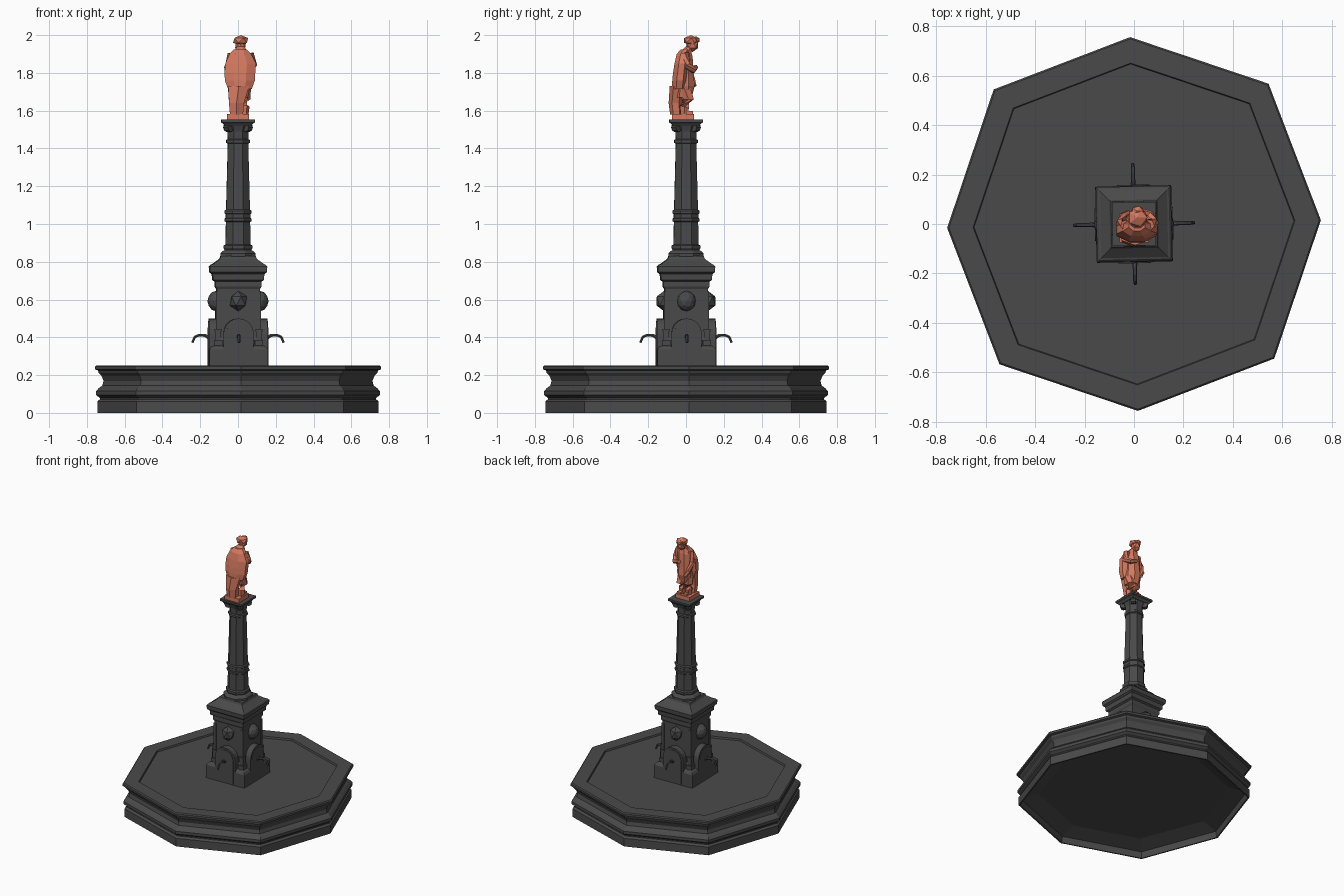
import bpy, bmesh, math
from mathutils import Vector, Matrix

if "Cube" in bpy.data.objects:
    bpy.data.objects.remove(bpy.data.objects["Cube"])

TWIST = math.radians(1.2)


def material(name, rgb):
    m = bpy.data.materials.new(name)
    m.diffuse_color = (*rgb, 1)
    m.use_nodes = True
    m.node_tree.nodes["Principled BSDF"].inputs["Base Color"].default_value = m.diffuse_color
    return m


IRON = material("dark_iron", (0.068, 0.068, 0.068))
CLAY = material("terracotta", (0.66, 0.19, 0.115))


def finish(name, bm, mat, rot=0.0):
    bmesh.ops.recalc_face_normals(bm, faces=bm.faces)
    me = bpy.data.meshes.new(name)
    bm.to_mesh(me)
    bm.free()
    me.materials.append(mat)
    ob = bpy.data.objects.new(name, me)
    ob.rotation_euler.z = rot
    bpy.context.collection.objects.link(ob)
    return ob


def loft(name, rings, mat, rot=0.0):
    """Skin a list of point rings and cap both ends."""
    bm = bmesh.new()
    vs = [[bm.verts.new(p) for p in r] for r in rings]
    n = len(vs[0])
    for a, b in zip(vs, vs[1:]):
        for i in range(n):
            j = (i + 1) % n
            bm.faces.new((a[i], a[j], b[j], b[i]))
    bm.faces.new(vs[0][::-1])
    bm.faces.new(vs[-1])
    return finish(name, bm, mat, rot)


def turned(name, sides, profile, rot=TWIST, mat=IRON):
    """Moulded prism; profile holds (half width across flats, z)."""
    k = 1 / math.cos(math.pi / sides)
    rings = [[(h * k * math.cos((i + .5) * math.tau / sides),
               h * k * math.sin((i + .5) * math.tau / sides), z)
              for i in range(sides)] for h, z in profile]
    return loft(name, rings, mat, rot)


def box(name, lo, hi, mat=IRON, rot=0.0):
    (x0, y0, z0), (x1, y1, z1) = lo, hi
    return loft(name, [[(x0, y0, z), (x1, y0, z), (x1, y1, z), (x0, y1, z)]
                       for z in (z0, z1)], mat, rot)


def body(name, rings, sides=8, mat=CLAY):
    """Organic loft; each ring is (z, centre x, centre y, radius x, radius y)."""
    return loft(name, [[(cx + rx * math.cos((i + .5) * math.tau / sides),
                         cy + ry * math.sin((i + .5) * math.tau / sides), z)
                        for i in range(sides)] for z, cx, cy, rx, ry in rings], mat)


def tube(name, pts, radii, mat, sides=6, rot=0.0):
    """Tapered tube along a path."""
    pts = [Vector(p) for p in pts]
    rings = []
    for i, p in enumerate(pts):
        d = pts[min(i + 1, len(pts) - 1)] - pts[max(i - 1, 0)]
        q = d.to_track_quat('Z', 'Y')
        rings.append([p + q @ Vector((radii[i] * math.cos(a * math.tau / sides),
                                      radii[i] * math.sin(a * math.tau / sides), 0))
                      for a in range(sides)])
    return loft(name, rings, mat, rot)


def ball(name, centre, size, mat, rot=0.0, sub=1):
    bm = bmesh.new()
    bmesh.ops.create_icosphere(bm, subdivisions=sub, radius=1,
                               matrix=Matrix.Translation(centre) @ Matrix.Diagonal((*size, 1)))
    return finish(name, bm, mat, rot)


# Octagonal basin: recessed underside, moulded wall, rim and water level
basin = [(.615, .08), (.728, .045), (.735, 0), (.745, 0), (.745, .06), (.732, .072), (.732, .08),
         (.752, .095), (.752, .115), (.738, .13), (.718, .145), (.712, .17),
         (.722, .195), (.738, .212), (.742, .225), (.757, .23), (.757, .245),
         (.750, .252), (.652, .252), (.648, .24)]
loft("basin", [[(r * (1.04 if i % 2 else 1) * math.cos(i * math.pi / 4),
                 r * (1.04 if i % 2 else 1) * math.sin(i * math.pi / 4), z)
                for i in range(8)] for r, z in basin], IRON, TWIST)

# Square pedestal with stepped cornice
turned("pedestal", 4, [(.154, .24), (.154, .335), (.144, .35), (.122, .36), (.122, .385),
                       (.114, .40), (.114, .655), (.121, .668), (.121, .695), (.134, .703),
                       (.137, .735), (.150, .745), (.152, .775), (.143, .785), (.136, .787),
                       (.098, .815), (.092, .83)])

# Octagonal column with ring mouldings
turned("column", 8, [(.086, .815), (.093, .83), (.093, .843), (.082, .855), (.070, .862),
                     (.076, .872), (.076, .886), (.066, .892), (.064, 1.01), (.071, 1.015),
                     (.071, 1.028), (.065, 1.032), (.065, 1.052), (.071, 1.056),
                     (.071, 1.07), (.063, 1.076), (.054, 1.425), (.062, 1.43),
                     (.062, 1.445), (.054, 1.45), (.056, 1.49), (.07, 1.53)])
turned("abacus", 4, [(.070, 1.52), (.078, 1.532), (.088, 1.538), (.088, 1.552)])

for k in range(4):
    rot = TWIST + k * math.pi / 2
    # Arched fountain plaque with inner raised panel
    for label, w, top, y0, y1 in (("plaque", .080, .42, -.10, -.155),
                                  ("plaque_panel", .066, .42, -.15, -.159)):
        arch = [(-w, .245), (w, .245)] + [(w * math.cos(a * math.pi / 10),
                                           top + w * math.sin(a * math.pi / 10))
                                          for a in range(11)]
        loft(label, [[(x, y, z) for x, z in arch] for y in (y0, y1)], IRON, rot)
    # Curved water spout
    tube("spout", [(0, -.15, .395), (0, -.175, .41), (0, -.205, .412),
                   (0, -.228, .403), (0, -.242, .372)],
         [.011, .009, .008, .008, .007], IRON, 6, rot)
    # Faceted boss
    body_size = (.050, .046, .054)
    ball("boss", (0, -.116, .592), body_size, IRON, rot, 2 if k % 2 else 1)
    # Corner pilaster with foot and cap
    c = .108
    for label, h, z0, z1 in (("pilaster_foot", .022, .34, .385), ("pilaster", .014, .385, .43),
                             ("pilaster_cap", .018, .43, .445), ("corner_strip", .010, .44, .64)):
        box(label, (c - h, c - h, z0), (c + h, c + h, z1), IRON, rot)
    # Capital volute on the diagonal
    n = 8
    loft("volute", [[(.070 + .024 * math.cos(a * math.tau / n), s,
                      1.512 + .024 * math.sin(a * math.tau / n)) for a in range(n)]
                    for s in (-.016, .016)], IRON, rot + math.pi / 4)

# Statue plinth
box("statue_plinth", (-.058, -.074, 1.55), (.058, .042, 1.582), CLAY)
# Statue torso, facing the back
body("torso", [(1.67, .008, -.016, .048, .050), (1.73, .008, -.008, .060, .058),
               (1.78, .008, -.008, .056, .054), (1.83, .010, -.005, .054, .048),
               (1.885, .012, -.004, .056, .042), (1.915, .014, .000, .038, .030),
               (1.94, .014, .018, .020, .020)])
# Legs and feet
for label, s in (("left_leg", -1), ("right_leg", 1)):
    x = .008 + s * .025
    tube(label, [(x, -.010, 1.72), (x, .006 + .008 * s, 1.66), (x, -.008, 1.62), (x, -.010, 1.575)],
         [.036, .032, .028, .022], CLAY)
    box(label + "_foot", (x - .015, -.025, 1.575), (x + .015, .036, 1.597), CLAY)
# Cloak hanging over the back
body("cloak", [(1.715, .010, -.036, .068, .042), (1.76, .010, -.032, .086, .044),
               (1.80, .010, -.028, .088, .044), (1.85, .014, -.022, .088, .042),
               (1.90, .012, -.014, .062, .038), (1.925, .012, -.004, .036, .026)])
body("cloak_tail", [(1.58, -.008, -.050, .040, .034), (1.64, -.008, -.056, .046, .036),
                    (1.73, .004, -.046, .064, .040)], 6)
# Arms folded to the front
tube("right_arm", [(.060, -.004, 1.90), (.080, .004, 1.84), (.062, .040, 1.815), (.02, .052, 1.83)],
     [.024, .022, .017, .013], CLAY)
tube("left_arm", [(-.034, -.004, 1.90), (-.054, .002, 1.83), (-.044, .030, 1.77), (-.024, .044, 1.73)],
     [.022, .021, .017, .013], CLAY)
# Head, hair and bun
ball("head", (.014, .034, 1.950), (.033, .036, .040), CLAY)
ball("hair", (.014, .026, 1.972), (.045, .042, .028), CLAY)
ball("hair_bun", (.014, .052, 1.974), (.028, .024, .020), CLAY)
